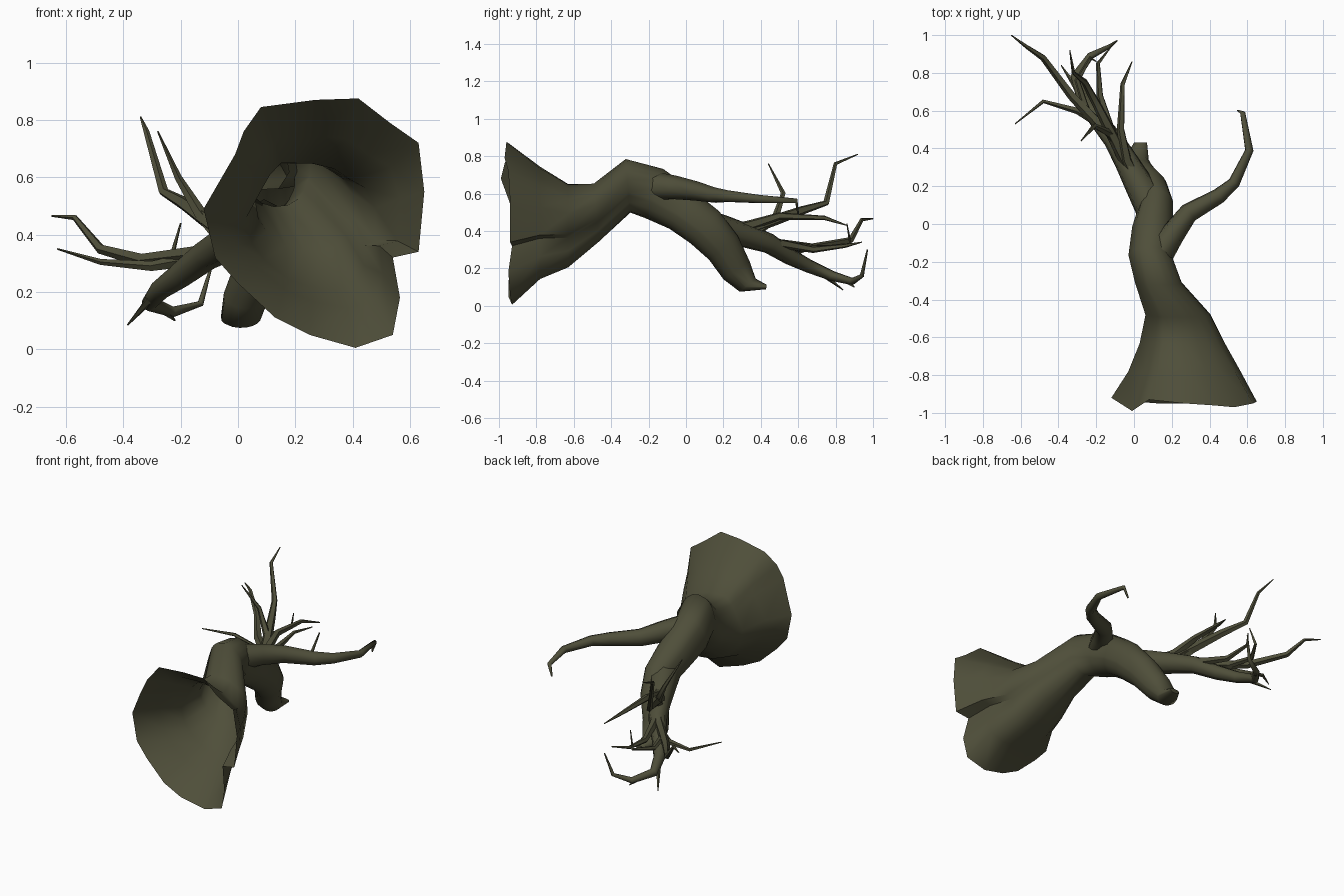
import bpy, bmesh, math
from mathutils import Vector

bark = bpy.data.materials.new("dark olive bark")
bark.diffuse_color = (0.078, 0.077, 0.042, 1)


def loft(name, rings):
    """Skin a list of closed rings; the first ring stays open."""
    bm = bmesh.new()
    vr = [[bm.verts.new(p) for p in r] for r in rings]
    n = len(vr[0])
    for a, b in zip(vr, vr[1:]):
        for i in range(n):
            j = (i + 1) % n
            bm.faces.new((a[i], a[j], b[j], b[i]))
    bm.faces.new(vr[-1])
    bmesh.ops.recalc_face_normals(bm, faces=bm.faces)
    me = bpy.data.meshes.new(name)
    bm.to_mesh(me)
    bm.free()
    me.materials.append(bark)
    ob = bpy.data.objects.new(name, me)
    bpy.context.collection.objects.link(ob)
    bpy.context.view_layer.objects.active = ob
    ob.select_set(True)
    bpy.ops.object.shade_smooth_by_angle(angle=math.radians(62))
    ob.select_set(False)


def branch(name, pts, r0, r1=0.004, sides=6, power=0.8):
    """Tapered, kinked limb through the points."""
    P = [Vector(p) for p in pts]
    n, rings, u = len(P), [], None
    for k, p in enumerate(P):
        t = (P[min(k + 1, n - 1)] - P[max(k - 1, 0)]).normalized()
        if u is None:
            u = t.orthogonal()
        u = (u - t * u.dot(t)).normalized()
        v = t.cross(u)
        r = r0 + (r1 - r0) * (k / (n - 1)) ** power
        rings.append([p + r * (u * math.cos(a) + v * math.sin(a))
                      for a in (2 * math.pi * i / sides for i in range(sides))])
    loft(name, rings)


# Trunk: ragged open root flare that narrows into a round bent stem
# root outline: x, z, y
outline = [(.65, .55, -.94), (.63, .72, -.95), (.53, .79, -.97), (.42, .875, -.96),
           (.27, .87, -.95), (.08, .845, -.93), (.02, .76, -.97), (-.01, .68, -.99),
           (-.12, .49, -.92), (-.08, .32, -.93), (0, .23, -.94), (.13, .11, -.95),
           (.25, .05, -.95), (.41, .005, -.93), (.54, .05, -.94), (.565, .18, -.95),
           (.54, .32, -.93), (.63, .34, -.94)]
C = (.265, .44)
rings = [[Vector((x, y, z)) for x, z, y in outline]]
# centre x y z, half width, half height, forward tilt, share of root shape, top valley depth
stations = [(.27, -.78, .45, .30, .31, 0, .85, .08), (.26, -.63, .435, .23, .235, 0, .65, .16),
            (.235, -.48, .50, .175, .165, -5, .4, .12), (.13, -.31, .64, .125, .145, -5, .15, 0),
            (.085, -.17, .60, .115, .14, 20, 0, 0), (.10, -.02, .51, .11, .12, 35, 0, 0),
            (.12, .10, .42, .09, .115, 42, 0, 0), (.085, .20, .31, .09, .10, 50, 0, 0),
            (.03, .27, .19, .08, .085, 55, 0, 0), (.01, .33, .11, .07, .055, 50, 0, 0),
            (.035, .43, .10, .035, .012, 10, 0, 0)]
for cx, cy, cz, rx, rz, tilt, w, valley in stations:
    t, ring = math.radians(tilt), []
    for x, z, _ in outline:
        ux, uz = (x - C[0]) / .385, (z - C[1]) / .435
        a = math.atan2(uz, ux)
        f = 1 - valley * max(0, math.cos(1.8 * (a - math.radians(58)))) * (abs(a - 1) < .87)
        px = f * rx * (w * ux + (1 - w) * math.cos(a))
        pz = f * rz * (w * uz + (1 - w) * math.sin(a))
        ring.append(Vector((cx + px, cy + pz * math.sin(t), cz + pz * math.cos(t))))
    rings.append(ring)
loft("trunk", rings)

# Single hooked limb on the right
branch("right_limb", [(.11, -.19, .635), (.20, -.06, .63), (.29, .06, .61), (.45, .15, .59),
                      (.53, .22, .585), (.61, .39, .57), (.575, .59, .56), (.55, .60, .49)],
       .085, .005, 7, .75)

# Thick left limb that carries the twigs
branch("left_limb", [(.10, .08, .43), (.02, .22, .40), (-.04, .33, .37), (-.11, .45, .33),
                     (-.20, .56, .26), (-.27, .66, .21), (-.31, .78, .16), (-.23, .89, .13),
                     (-.13, .94, .16), (-.09, .97, .30)], .095, .004, 7, .75)

# Twigs: points, start radius
twigs = {
    "outer_twig": ([(-.04, .33, .36), (-.15, .49, .33), (-.33, .68, .31), (-.48, .88, .35),
                    (-.57, .94, .46), (-.65, 1.0, .465)], .035),
    "side_twig": ([(-.08, .42, .34), (-.18, .53, .31), (-.30, .60, .29), (-.48, .65, .305),
                   (-.63, .53, .35)], .03),
    "tall_twig": ([(-.02, .28, .39), (-.12, .48, .46), (-.19, .62, .51), (-.26, .75, .55),
                   (-.32, .80, .76), (-.34, .92, .81)], .035),
    "upright_twig": ([(-.05, .35, .38), (-.13, .48, .47), (-.21, .52, .60), (-.28, .44, .76)], .03),
    "inner_twig": ([(.02, .22, .40), (-.04, .34, .43), (-.07, .50, .48), (-.06, .74, .47),
                    (-.01, .86, .43)], .035),
    "middle_twig": ([(-.06, .38, .36), (-.13, .52, .33), (-.18, .68, .30), (-.19, .85, .32),
                     (-.12, .94, .34)], .03),
    "middle_fork": ([(-.25, .60, .31), (-.30, .76, .31), (-.23, .88, .33), (-.20, .86, .44)], .02),
    "low_fork": ([(-.25, .62, .22), (-.31, .73, .17), (-.385, .84, .085)], .025),
    "low_spur": ([(-.31, .78, .16), (-.25, .86, .13), (-.22, .90, .10)], .022),
}
for name, (pts, r) in twigs.items():
    branch(name, pts, r, .003, 5, 1.2)
